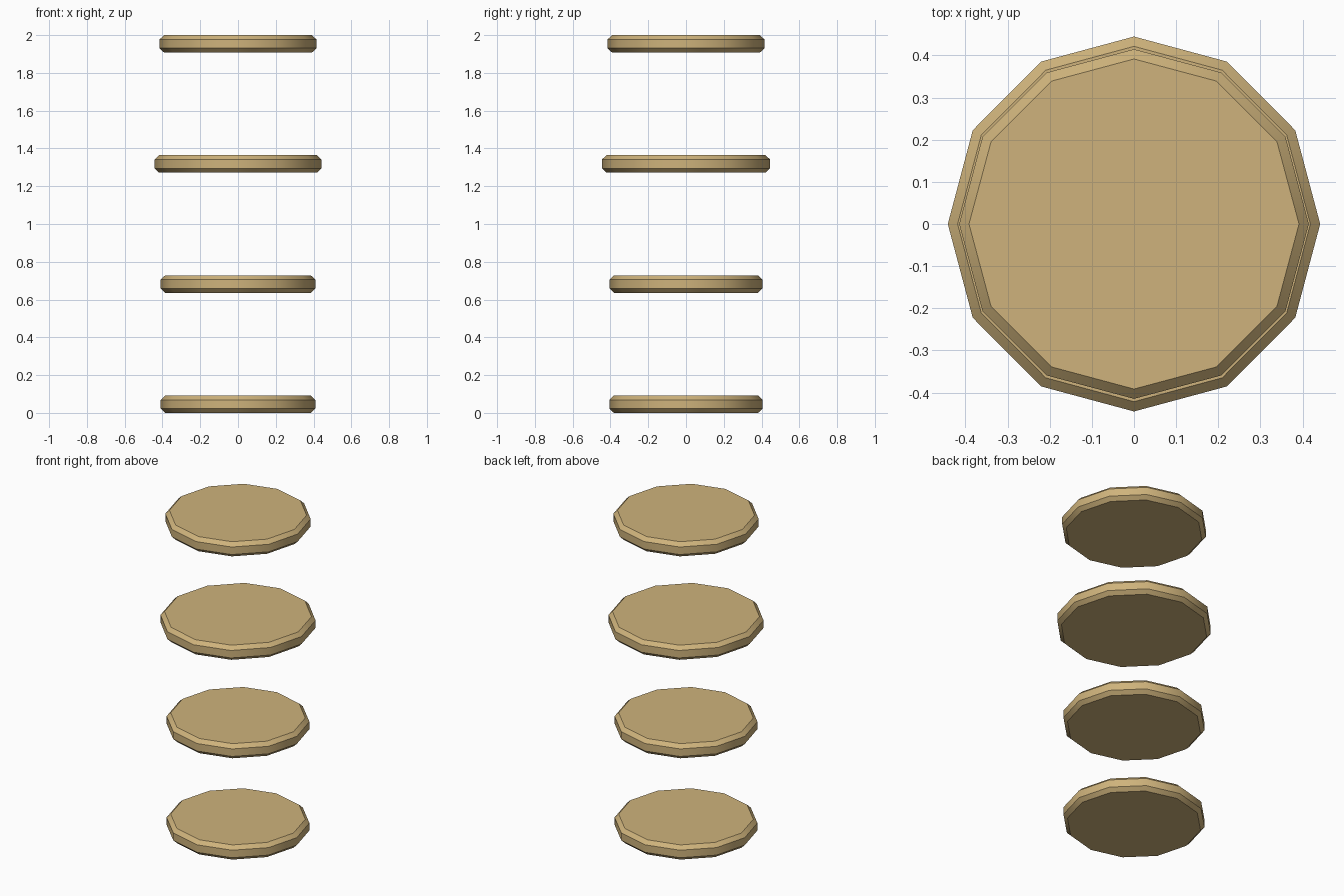
import bpy, bmesh, math
from mathutils import Matrix

cube = bpy.data.objects.get("Cube")
if cube:
    bpy.data.objects.remove(cube, do_unlink=True)

SIDES = 12
THICKNESS = 0.092
CHAMFER = 0.0225

# Pale wood colour shared by all discs
wood = bpy.data.materials.new("pale_wood")
wood.use_nodes = True
colour = (0.62, 0.45, 0.20, 1)
wood.diffuse_color = colour
wood.node_tree.nodes["Principled BSDF"].inputs["Base Color"].default_value = colour


def make_disc(name, radius_x, radius_y, bottom):
    """Twelve-sided disc with chamfered top and bottom rims."""
    bm = bmesh.new()
    bmesh.ops.create_cone(bm, cap_ends=True, segments=SIDES, radius1=1, radius2=1, depth=THICKNESS,
                          matrix=Matrix.Translation((0, 0, THICKNESS / 2)))
    bmesh.ops.scale(bm, vec=(radius_x, radius_y, 1), verts=bm.verts)
    rims = [e for e in bm.edges if e.calc_face_angle() > math.radians(60)]
    bmesh.ops.bevel(bm, geom=rims, offset=CHAMFER, segments=1, affect='EDGES')
    mesh = bpy.data.meshes.new(name)
    bm.to_mesh(mesh)
    bm.free()
    mesh.materials.append(wood)
    disc = bpy.data.objects.new(name, mesh)
    disc.location.z = bottom
    bpy.context.collection.objects.link(disc)
    # Round the sides, keep the chamfers crisp
    bpy.ops.object.select_all(action='DESELECT')
    disc.select_set(True)
    bpy.context.view_layer.objects.active = disc
    bpy.ops.object.shade_smooth_by_angle(angle=math.radians(35))


# Four evenly spaced floating discs, lowest first
names = ["bottom_disc", "lower_middle_disc", "upper_middle_disc", "top_disc"]
radii = [(0.409, 0.405), (0.409, 0.405), (0.442, 0.445), (0.415, 0.415)]
spacing = (2 - THICKNESS) / 3
for i, (name, (rx, ry)) in enumerate(zip(names, radii)):
    make_disc(name, rx, ry, i * spacing)
